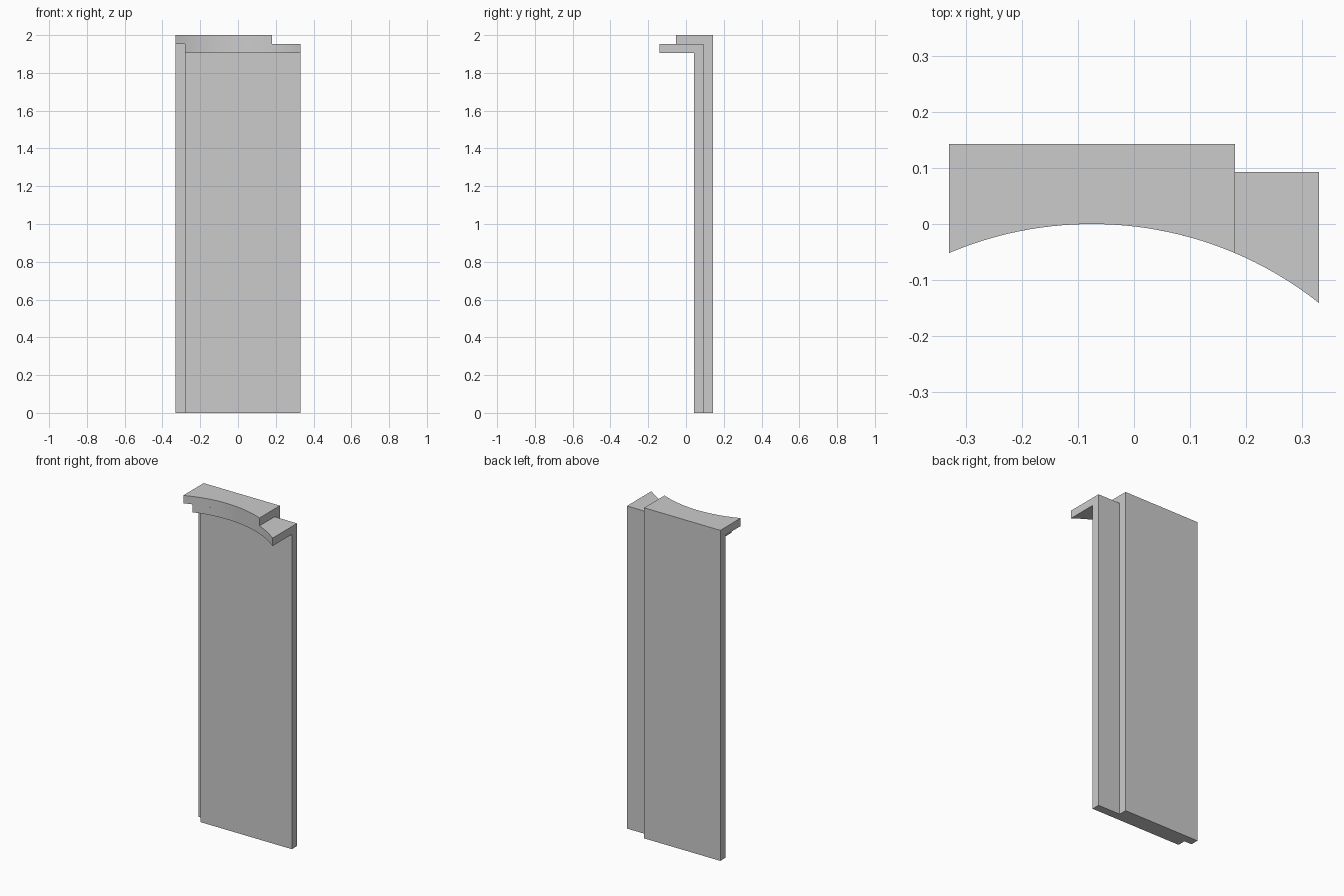
import bpy
import bmesh
import math

cube = bpy.data.objects.get("Cube")
if cube:
    bpy.data.objects.remove(cube, do_unlink=True)

grey = bpy.data.materials.new("plain grey")
grey.use_nodes = True
colour = (0.6, 0.6, 0.6, 1)
grey.diffuse_color = colour
grey.node_tree.nodes["Principled BSDF"].inputs["Base Color"].default_value = colour

THICK = 0.048
APEX_X, RADIUS = -0.075, 0.652


def arc_y(x):
    """Depth of the concave front edge shared by both shelves."""
    return math.sqrt(RADIUS ** 2 - (x - APEX_X) ** 2) - RADIUS


def shelved_panel(name, x0, x1, y_front, y_back, top, steps=32):
    """Upright panel with a curved shelf projecting forward from its top."""
    bm = bmesh.new()
    xs = [x0 + (x1 - x0) * i / steps for i in range(steps + 1)]
    curve = [bm.verts.new((x, arc_y(x), top)) for x in xs]
    fr, fl, br, bl = [bm.verts.new((x, y, top))
                      for y in (y_front, y_back) for x in (x1, x0)]
    shelf = bm.faces.new(curve + [fr, fl])
    strip = bm.faces.new((fl, fr, br, bl))

    # Give the whole plan its shelf thickness
    ret = bmesh.ops.extrude_face_region(bm, geom=[shelf, strip])["geom"]
    bmesh.ops.translate(bm, vec=(0, 0, -THICK),
                        verts=[g for g in ret if isinstance(g, bmesh.types.BMVert)])

    # Carry the rear strip down to the floor
    low = [g for g in ret if isinstance(g, bmesh.types.BMFace)
           and g.calc_center_median().y > y_front]
    ret = bmesh.ops.extrude_face_region(bm, geom=low)["geom"]
    for g in ret:
        if isinstance(g, bmesh.types.BMVert):
            g.co.z = 0

    # Merge the coplanar faces while keeping the fine curve
    bmesh.ops.recalc_face_normals(bm, faces=bm.faces)
    bmesh.ops.dissolve_limit(bm, angle_limit=0.001, verts=bm.verts, edges=bm.edges)
    mesh = bpy.data.meshes.new(name)
    bm.to_mesh(mesh)
    bm.free()
    mesh.materials.append(grey)
    obj = bpy.data.objects.new(name, mesh)
    bpy.context.collection.objects.link(obj)
    bpy.ops.object.select_all(action="DESELECT")
    obj.select_set(True)
    bpy.context.view_layer.objects.active = obj
    bpy.ops.object.shade_smooth_by_angle(angle=math.radians(30))
    return obj


# Two overlapping boards, stepped sideways and in height
shelved_panel("back_board", -0.33, 0.18, 0.093, 0.143, 2.0)
shelved_panel("front_board", -0.28, 0.33, 0.043, 0.093, 2.0 - THICK)
